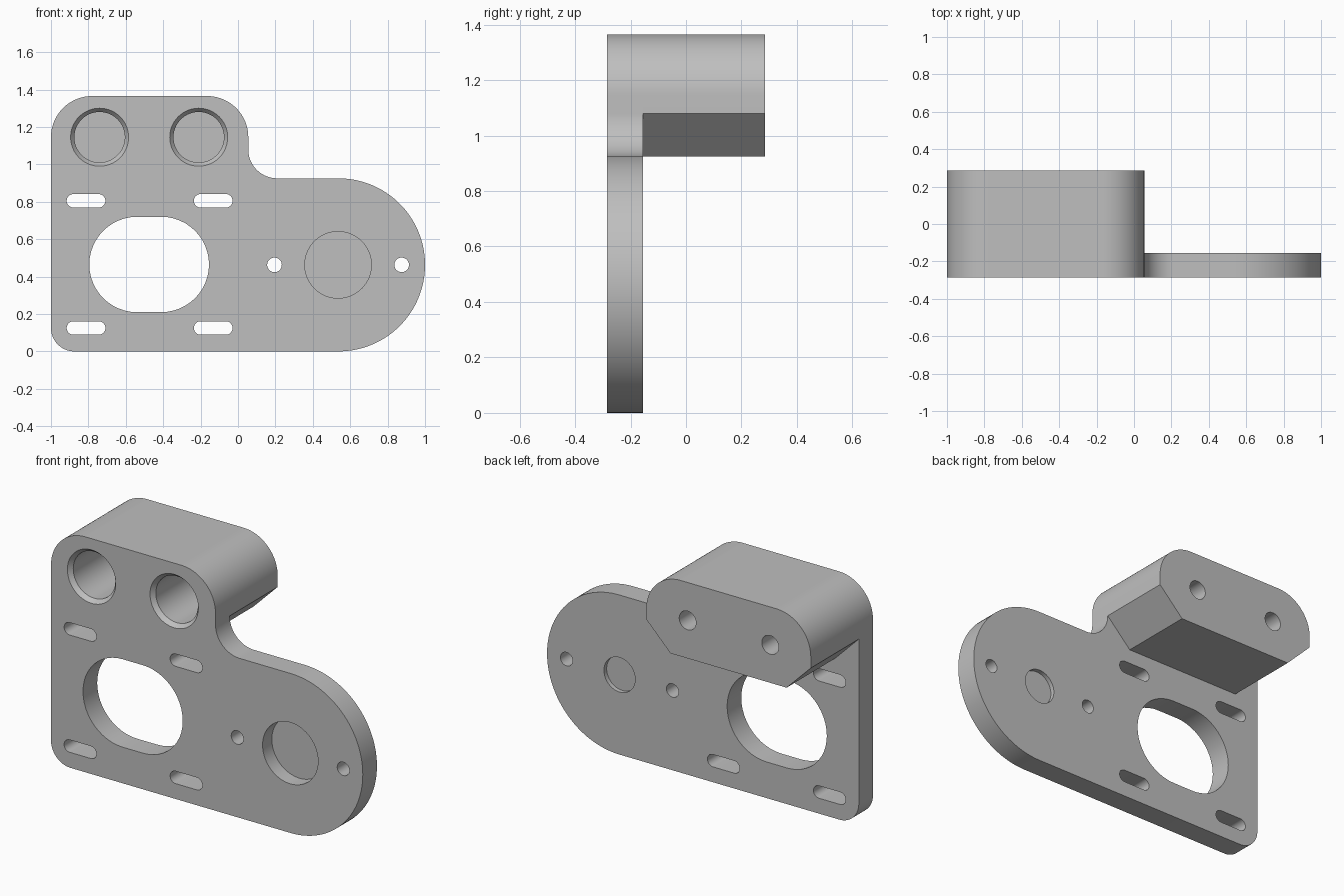
import bpy
import bmesh
from math import sin, cos, radians

cube = bpy.data.objects.get("Cube")
if cube:
    bpy.data.objects.remove(cube)

FRONT, PLATE_BACK, BACK = -0.285, -0.155, 0.285
AXIS_Z = 0.4625          # height of the motor and gear axes
BORE_Z = 1.145           # height of the two bores
BORES = (-0.74, -0.21)

metal = bpy.data.materials.new("grey_metal")
metal.use_nodes = True
grey = (0.52, 0.52, 0.52, 1)
metal.diffuse_color = grey
metal.node_tree.nodes["Principled BSDF"].inputs["Base Color"].default_value = grey


def arc(cx, cz, r, start, end, steps=24):
    """Points along an arc in the x-z plane, angles in degrees."""
    angles = [radians(start + (end - start) * i / steps) for i in range(steps + 1)]
    return [(cx + r * cos(a), cz + r * sin(a)) for a in angles]


def circle(cx, cz, r):
    return arc(cx, cz, r, 0, 360, 64)[:-1]


def obround(cx, cz, half_straight, r):
    return (arc(cx + half_straight, cz, r, -90, 90)
            + arc(cx - half_straight, cz, r, 90, 270))


def loft(bm, rings):
    """Closed solid through (y, outline) rings of equal point count."""
    loops = [[bm.verts.new((x, y, z)) for x, z in pts] for y, pts in rings]
    n = len(loops[0])
    faces = [bm.faces.new(loops[0]), bm.faces.new(loops[-1])]
    for a, b in zip(loops, loops[1:]):
        for i in range(n):
            j = (i + 1) % n
            faces.append(bm.faces.new((a[i], a[j], b[j], b[i])))
    bmesh.ops.recalc_face_normals(bm, faces=faces)


def prism(bm, outline, y0, y1):
    loft(bm, [(y0, outline), (y1, outline)])


def make_object(name, bm):
    mesh = bpy.data.meshes.new(name)
    bm.to_mesh(mesh)
    bm.free()
    mesh.materials.append(metal)
    obj = bpy.data.objects.new(name, mesh)
    bpy.context.collection.objects.link(obj)
    return obj


# Mounting plate with a rounded arm and a concave fillet beside the block
top_right = arc(BORES[1] + 0.045, BORE_Z, 0.22, 0, 90)
top_left = arc(BORES[0] - 0.04, BORE_Z, 0.22, 90, 180)
outline = (arc(-0.875, 0.125, 0.125, 180, 270)
           + arc(0.5375, AXIS_Z, AXIS_Z, -90, 90, 64)
           + arc(0.21, 1.08, 0.155, 270, 180)
           + top_right + top_left)
bm = bmesh.new()
prism(bm, outline, FRONT, PLATE_BACK)
plate = make_object("mounting_plate", bm)

# Bearing block behind the top of the plate, lower corners chamfered
bm = bmesh.new()
prism(bm, top_right + top_left + [(-1, 1.08), (-0.845, 0.925), (-0.1, 0.925), (0.055, 1.08)],
      PLATE_BACK, BACK)
block = make_object("bearing_block", bm)

# All openings in one cutter
bm = bmesh.new()
through = (FRONT - 0.05, PLATE_BACK + 0.05)
prism(bm, obround(-0.475, AXIS_Z + 0.002, 0.065, 0.255), *through)
for x in (-0.8125, -0.1325):
    for z in (0.125, 0.805):
        prism(bm, obround(x, z, 0.0675, 0.036), *through)
for x in (0.195, 0.875):
    prism(bm, circle(x, AXIS_Z, 0.039), *through)
# Gear recess and shallow rear recess
prism(bm, circle(0.535, AXIS_Z, 0.178), FRONT - 0.05, FRONT + 0.085)
prism(bm, circle(0.535, AXIS_Z, 0.1), PLATE_BACK - 0.025, PLATE_BACK + 0.05)
# Blind bores with chamfered mouths, and screw holes from the back
for x in BORES:
    loft(bm, [(FRONT - 0.025, circle(x, BORE_Z, 0.175)),
              (FRONT + 0.025, circle(x, BORE_Z, 0.135)),
              (FRONT + 0.39, circle(x, BORE_Z, 0.135))])
    prism(bm, circle(x, BORE_Z, 0.054), BACK - 0.15, BACK + 0.05)
cutter = make_object("openings_cutter", bm)
cutter.hide_render = True

# Cut, bake and shade
for obj in (plate, block):
    cut = obj.modifiers.new("openings", 'BOOLEAN')
    cut.operation = 'DIFFERENCE'
    cut.solver = 'EXACT'
    cut.object = cutter
bpy.context.view_layer.update()
graph = bpy.context.evaluated_depsgraph_get()
baked = [(o, bpy.data.meshes.new_from_object(o.evaluated_get(graph))) for o in (plate, block)]
bpy.ops.object.select_all(action='DESELECT')
for obj, mesh in baked:
    obj.modifiers.clear()
    obj.data = mesh
    obj.select_set(True)
bpy.context.view_layer.objects.active = plate
bpy.ops.object.shade_smooth_by_angle(angle=radians(30))
bpy.data.objects.remove(cutter)
